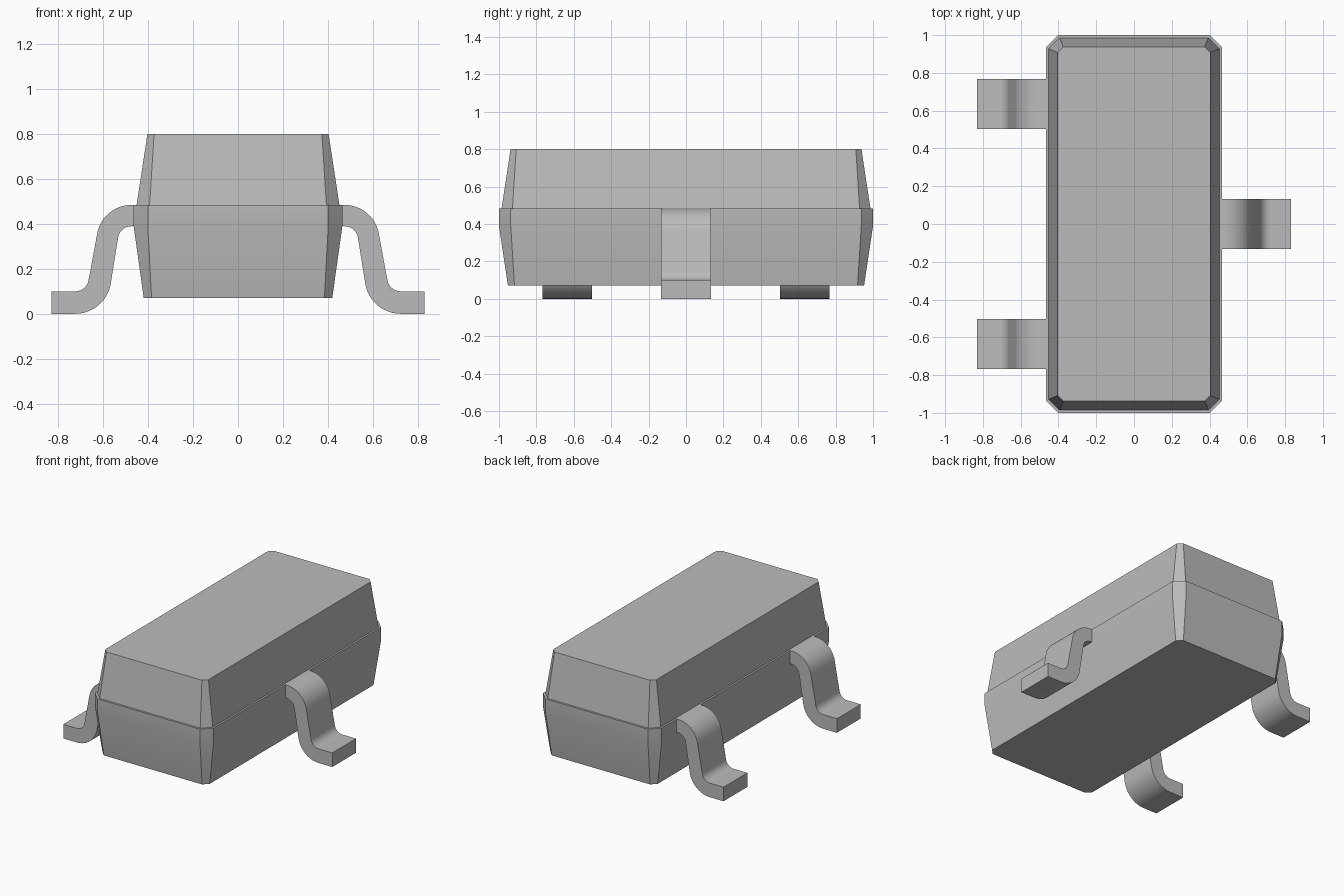
import bpy, bmesh
from math import sin, cos, radians

cube = bpy.data.objects.get("Cube")
if cube:
    bpy.data.objects.remove(cube, do_unlink=True)

grey = bpy.data.materials.new("plain grey")
grey.use_nodes = True
color = (0.5, 0.5, 0.5, 1)
grey.diffuse_color = color
grey.node_tree.nodes["Principled BSDF"].inputs["Base Color"].default_value = color


def finish(name, bm):
    bmesh.ops.recalc_face_normals(bm, faces=bm.faces)
    mesh = bpy.data.meshes.new(name)
    bm.to_mesh(mesh)
    bm.free()
    mesh.materials.append(grey)
    obj = bpy.data.objects.new(name, mesh)
    bpy.context.collection.objects.link(obj)
    bpy.ops.object.select_all(action='DESELECT')
    obj.select_set(True)
    bpy.context.view_layer.objects.active = obj
    bpy.ops.object.shade_smooth_by_angle(angle=radians(30))
    return obj


def ring(bm, x, y, cut, z):
    """Rectangle with chamfered corners."""
    quarter = [(x, y - cut), (x - cut, y)]
    outline = quarter + [(-a, b) for a, b in reversed(quarter)]
    outline += [(-a, -b) for a, b in outline]
    return [bm.verts.new((a, b, z)) for a, b in outline]


# Body: tapered lower half, narrow ledge, tapered upper half
bm = bmesh.new()
levels = [(0.42, 0.952, 0.035, 0.07), (0.465, 1.0, 0.063, 0.39),
          (0.465, 1.0, 0.063, 0.484), (0.452, 0.986, 0.058, 0.484),
          (0.404, 0.938, 0.03, 0.80)]
rings = [ring(bm, *level) for level in levels]
for low, high in zip(rings, rings[1:]):
    for i in range(len(low)):
        j = (i + 1) % len(low)
        bm.faces.new((low[i], low[j], high[j], high[i]))
bm.faces.new(rings[0])
bm.faces.new(rings[-1])
finish("body", bm)


def arc(cx, cz, r, start, end, steps=12):
    angles = [radians(start + (end - start) * i / steps) for i in range(steps + 1)]
    return [(cx + r * cos(a), cz + r * sin(a)) for a in angles]


# Legs: gull-wing strip extruded along y
def leg(name, side, y, width=0.266):
    top = [(0.4, 0.485)] + arc(0.475, 0.33, 0.155, 90, 8)
    top += arc(0.725, 0.16, 0.06, 188, 270) + [(0.832, 0.10)]
    under = [(0.4, 0.39)] + arc(0.475, 0.33, 0.06, 90, 8)
    under += arc(0.725, 0.16, 0.16, 188, 270) + [(0.832, 0.0)]
    bm = bmesh.new()
    rows = []
    for a, b in zip(top, under):
        rows.append([bm.verts.new((side * x, y + d * width / 2, z))
                     for (x, z), d in ((a, -1), (a, 1), (b, 1), (b, -1))])
    for r, s in zip(rows, rows[1:]):
        for i in range(4):
            j = (i + 1) % 4
            bm.faces.new((r[i], r[j], s[j], s[i]))
    bm.faces.new(rows[0])
    bm.faces.new(rows[-1])
    finish(name, bm)


leg("left_leg", 1, 0)
leg("right_front_leg", -1, -0.635)
leg("right_back_leg", -1, 0.635)
